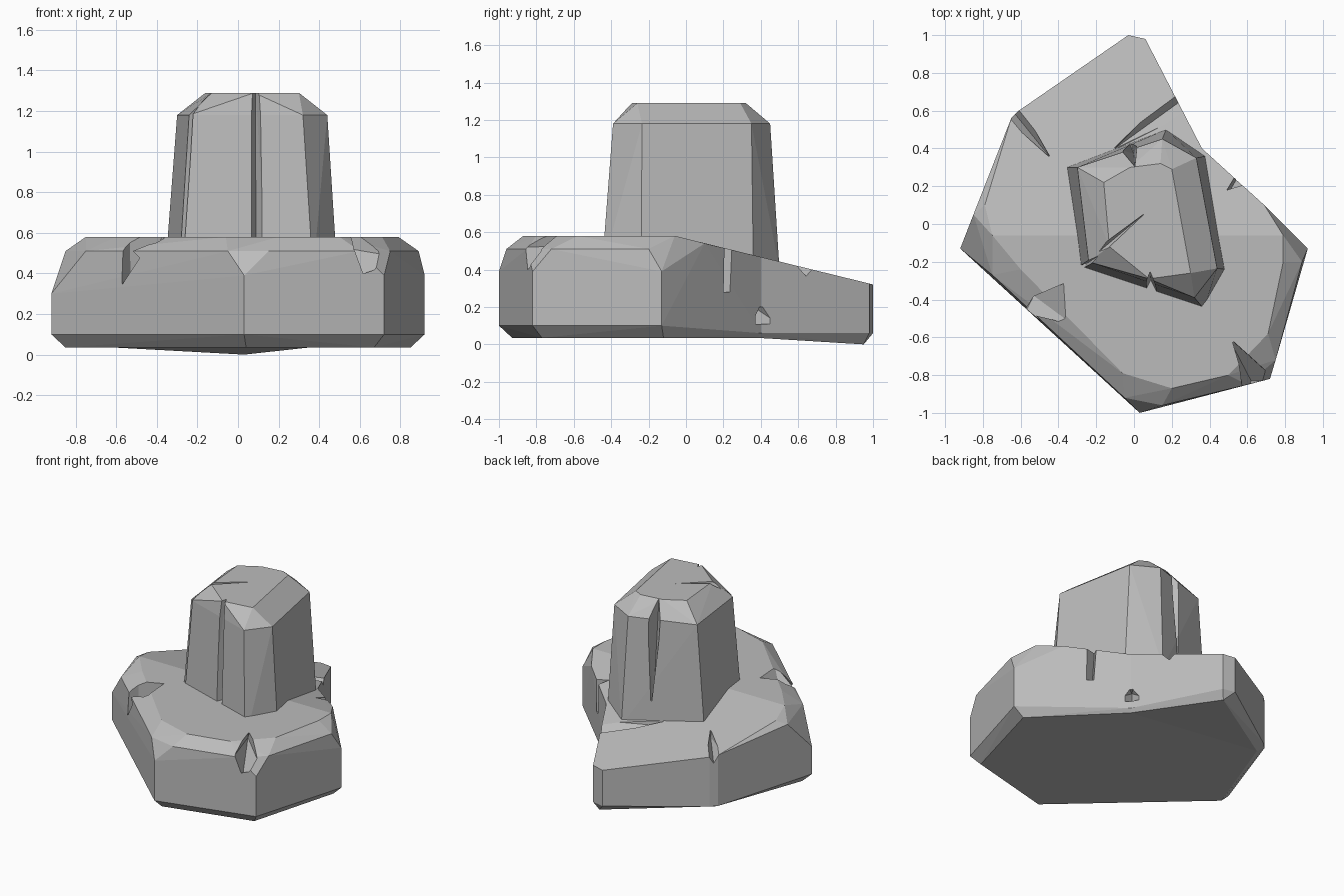
import bpy, bmesh
from mathutils import Vector

cube = bpy.data.objects.get("Cube")
if cube:
    bpy.data.objects.remove(cube, do_unlink=True)

stone = bpy.data.materials.new("grey_stone")
stone.use_nodes = True
stone.diffuse_color = (0.5, 0.5, 0.5, 1)
bsdf = next(n for n in stone.node_tree.nodes if n.type == 'BSDF_PRINCIPLED')
bsdf.inputs["Base Color"].default_value = stone.diffuse_color
bsdf.inputs["Roughness"].default_value = 0.9


def hull(name, points):
    """Faceted convex block around a handful of corner points."""
    bm = bmesh.new()
    for p in points:
        bm.verts.new(p)
    res = bmesh.ops.convex_hull(bm, input=bm.verts)
    loose = {g for g in res["geom_interior"] + res["geom_unused"]
             if isinstance(g, bmesh.types.BMVert) and g.is_valid}
    bmesh.ops.delete(bm, geom=list(loose), context='VERTS')
    bmesh.ops.recalc_face_normals(bm, faces=bm.faces)
    bmesh.ops.dissolve_limit(bm, angle_limit=0.02, verts=bm.verts, edges=bm.edges)
    mesh = bpy.data.meshes.new(name)
    bm.to_mesh(mesh)
    bm.free()
    mesh.materials.append(stone)
    obj = bpy.data.objects.new(name, mesh)
    bpy.context.collection.objects.link(obj)
    return obj


def boolean(target, tool, operation):
    """Apply a boolean and discard the tool object."""
    mod = target.modifiers.new("bool", 'BOOLEAN')
    mod.operation, mod.object, mod.solver = operation, tool, 'EXACT'
    bpy.context.view_layer.update()
    deps = bpy.context.evaluated_depsgraph_get()
    result = bpy.data.meshes.new_from_object(target.evaluated_get(deps))
    target.modifiers.clear()
    target.data = result
    bpy.data.objects.remove(tool, do_unlink=True)


def gouge(target, start, end, inward, w0, w1):
    """Cut a V-shaped crack that runs along the surface and tapers."""
    start, end, inward = Vector(start), Vector(end), Vector(inward)
    side = (end - start).cross(inward).normalized()
    pts = []
    for e, w in ((start, w0), (end, w1)):
        pts += [e + inward, e - inward + side * 2 * w, e - inward - side * 2 * w]
    tool = hull("crack_cutter", pts)
    tool.hide_render = True
    boolean(target, tool, 'DIFFERENCE')


def at(z, *xy):
    return [(x, y, z) for x, y in xy]


def back_top(y):
    """Height of the sloping rear top surface."""
    return 0.58 - 0.245 * (y + 0.06)


# Wide base: corners, chamfered rim, flat top
corners = [(0.03, -1), (0.72, -0.82), (0.92, -0.13)]
left_corner = (-0.92, -0.13)
seam = [(0.36, 0.4), (-0.65, 0.56)]
seam_points = [(x, y, z) for x, y in seam for z in (0.06, back_top(y))]
seam_points += at(0.035, (0.35, 0.38), (-0.61, 0.53))
base = hull("rock_base", at(0.1, *corners, left_corner) + at(0.39, *corners)
            + at(0.3, left_corner)
            + at(0.035, (0.04, -0.93), (0.67, -0.77), (0.85, -0.12), (-0.85, -0.12))
            + at(0.51, (-0.05, -0.92), (0.15, -0.96), (0.6, -0.85), (0.75, -0.72),
                 (0.89, -0.2), (-0.75, -0.27), (-0.85, 0.05))
            + at(0.58, (-0.06, -0.79), (0.2, -0.87), (0.5, -0.8), (0.71, -0.58),
                 (0.79, -0.2), (0.79, -0.06), (-0.75, -0.06), (-0.6, -0.24))
            + at(0.54, (0.69, 0.1), (-0.79, 0.1)) + seam_points)

# Sloping rear slab, overlapping the base from the seam inward
rear = [(0.06, 0.98), (-0.03, 1), (-0.61, 0.6)]
slab = hull("rock_rear", seam_points + [(-0.1, 0.2, 0.25), (0.03, 0.95, 0)]
            + [(x, y, z) for x, y in rear for z in (0.06, back_top(y))])
boolean(base, slab, 'UNION')

# Tapered tower with a chamfered cap
tower = hull("rock_tower",
             at(0.4, (-0.36, 0.3), (0.17, 0.5), (0.38, 0.36),
                (0.49, -0.24), (0.37, -0.45), (-0.29, -0.23))
             + at(1.18, (-0.3, 0.3), (0.15, 0.45), (0.33, 0.35),
                  (0.44, -0.235), (0.32, -0.39), (-0.24, -0.2))
             + at(1.29, (-0.16, 0.22), (-0.02, 0.3), (0.14, 0.32), (0.2, 0.29),
                  (0.3, -0.26), (0.08, -0.29), (-0.13, -0.12)))

# Cracks in the tower: front, left edge, top, back
gouge(tower, (0.09, -0.36, 0.35), (0.085, -0.3, 1.35), (0, 0.05, 0), 0.025, 0.02)
gouge(tower, (-0.29, -0.24, 0.5), (-0.23, -0.2, 1.25), (0.04, 0.03, 0), 0.015, 0.012)
gouge(tower, (-0.25, -0.2, 1.26), (0.05, 0.05, 1.29), (0, 0, -0.03), 0.012, 0.001)
gouge(tower, (-0.02, 0.43, 0.6), (-0.015, 0.36, 1.33), (0.02, -0.06, 0), 0.004, 0.03)

# Chips in the base: front edges, side, rear slab, inner corner
gouge(base, (-0.57, -0.45, 0.35), (-0.4, -0.38, 0.62), (0.04, 0.07, -0.02), 0.003, 0.06)
gouge(base, (0.53, -0.63, 0.59), (0.65, -0.86, 0.44), (-0.03, 0.03, -0.06), 0.004, 0.05)
gouge(base, (0.56, 0.22, 0.28), (0.54, 0.22, 0.55), (-0.05, -0.04, 0), 0.025, 0.025)
gouge(base, (-0.66, 0.62, 0.41), (-0.45, 0.36, 0.48), (0, 0, -0.05), 0.03, 0.003)
gouge(base, (0.26, 0.66, 0.4), (-0.1, 0.4, 0.47), (0, 0, -0.04), 0.04, 0.005)
gouge(base, (0.36, 0.4, 0.11), (0.36, 0.4, 0.2), (-0.04, -0.04, 0), 0.04, 0.01)
